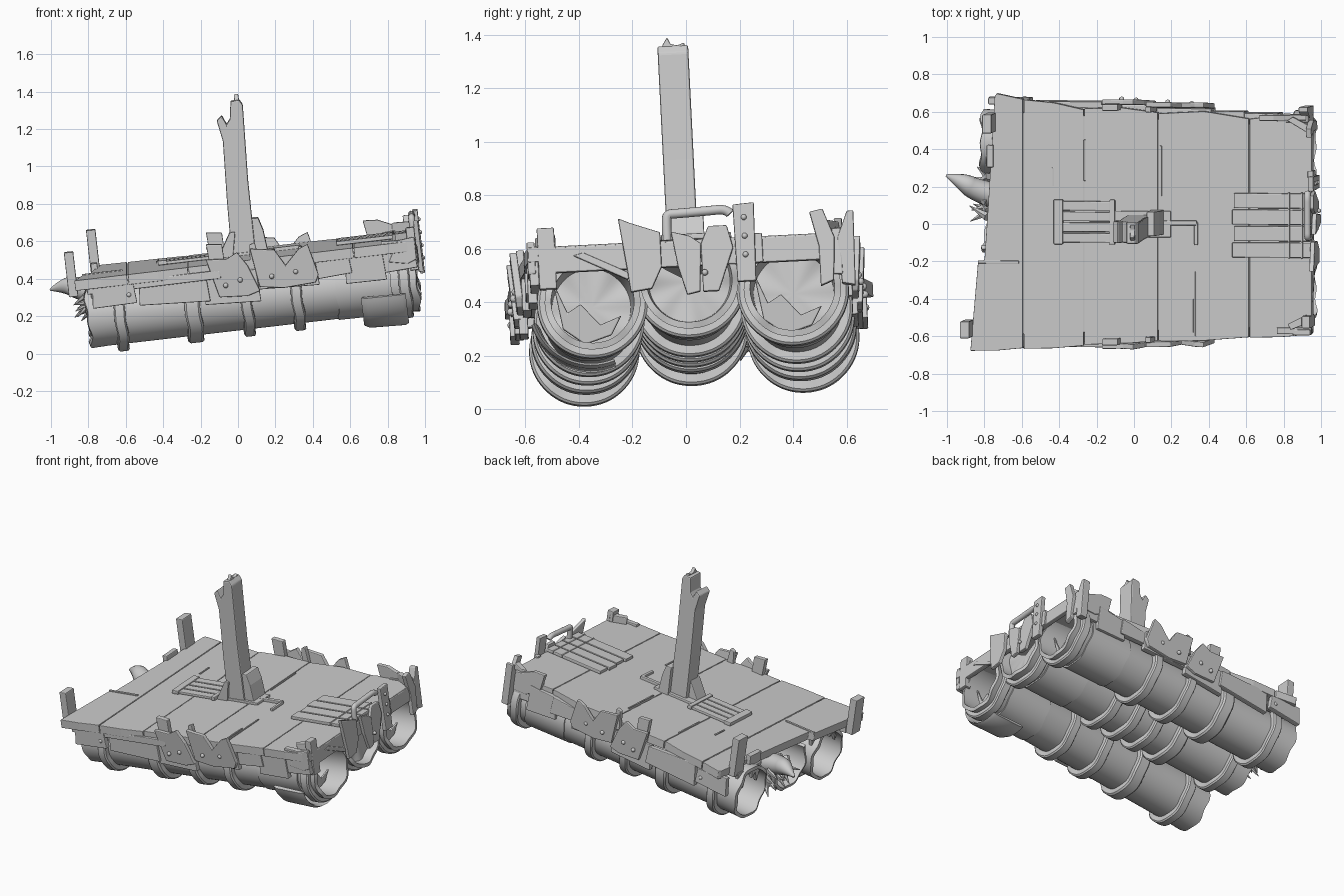
import bpy, bmesh, math, random
from mathutils import Matrix, Vector

if "Cube" in bpy.data.objects:
    bpy.data.objects.remove(bpy.data.objects["Cube"])
random.seed(4)
# everything is modelled on a level deck (deck top at height 0), then tilted by M
M = Matrix.Translation((0, 0, .525)) @ Matrix.Rotation(.05, 4, 'X') @ Matrix.Rotation(-.115, 4, 'Y')

def finish(name, bm, bevel=0, smooth=True):
    bmesh.ops.recalc_face_normals(bm, faces=bm.faces)
    me = bpy.data.meshes.new(name)
    bm.to_mesh(me); bm.free()
    ob = bpy.data.objects.new(name, me)
    bpy.context.collection.objects.link(ob)
    me.transform(M)
    bpy.ops.object.select_all(action='DESELECT')
    bpy.context.view_layer.objects.active = ob
    ob.select_set(True)
    if smooth:
        bpy.ops.object.shade_smooth_by_angle(angle=math.radians(35))
    if bevel:
        b = ob.modifiers.new('bevel', 'BEVEL')
        b.width, b.segments, b.limit_method = bevel, 2, 'ANGLE'
    return ob

def plate(name, axis, pts, d, t, bevel=.005, lean=0):
    """Outline extruded across an axis; lean shifts the plate outward with height."""
    put = {'x': lambda u, v, w: (w + lean * v, u, v), 'y': lambda u, v, w: (u, w + lean * v, v),
           'z': lambda u, v, w: (u, v, w)}[axis]
    bm = bmesh.new()
    lo = [bm.verts.new(put(u, v, d - t / 2)) for u, v in pts]
    hi = [bm.verts.new(put(u, v, d + t / 2)) for u, v in pts]
    n = len(pts)
    bm.faces.new(lo); bm.faces.new(hi)
    for i in range(n):
        j = (i + 1) % n
        bm.faces.new((lo[i], lo[j], hi[j], hi[i]))
    return finish(name, bm, bevel, False)

def box(name, x0, x1, y0, y1, z0, z1, bevel=.005):
    return plate(name, 'z', [(x0, y0), (x1, y0), (x1, y1), (x0, y1)], (z0 + z1) / 2, z1 - z0, bevel)

def lathe(name, prof, cy, ch, slope=0, arc=(0, 360), wobble=0, seg=48):
    """Revolve a closed (x, radius) outline about a lengthwise axis."""
    bm = bmesh.new()
    full = arc[1] - arc[0] == 360
    rows = []
    for i in range(seg if full else seg + 1):
        a = math.radians(arc[0] + (arc[1] - arc[0]) * i / seg)
        k = wobble * (math.sin(a * 3 + cy * 9) + math.sin(a * 7))
        rows.append([bm.verts.new((x + (k if r > .1 else 0), cy + slope * x + r * math.cos(a), ch + r * math.sin(a)))
                     for x, r in prof])
    m = len(prof)
    for i in range(seg):
        a, b = rows[i], rows[(i + 1) % len(rows)]
        for j in range(m):
            k = (j + 1) % m
            if prof[j][1] or prof[k][1]:
                bm.faces.new((a[j], a[k], b[k], b[j]))
    if not full:
        bm.faces.new(rows[0]); bm.faces.new(rows[-1])
    bmesh.ops.remove_doubles(bm, verts=bm.verts, dist=1e-5)
    return finish(name, bm)

def spike(name, p, q, r0, r1=.002, seg=6):
    p, q = Vector(p), Vector(q)
    bm = bmesh.new()
    mat = Matrix.Translation((p + q) / 2) @ (q - p).to_track_quat('Z', 'Y').to_matrix().to_4x4()
    bmesh.ops.create_cone(bm, cap_ends=True, segments=seg, radius1=r0, radius2=r1, depth=(q - p).length, matrix=mat)
    return finish(name, bm)

def bolt(p, r=.014):
    bm = bmesh.new()
    bmesh.ops.create_icosphere(bm, subdivisions=2, radius=r, matrix=Matrix.Translation(p))
    finish('bolt', bm)

def tube(name, pts, radii):
    cu = bpy.data.curves.new(name, 'CURVE')
    cu.dimensions, cu.bevel_depth, cu.bevel_resolution, cu.use_fill_caps = '3D', 1, 4, True
    s = cu.splines.new('NURBS')
    s.points.add(len(pts) - 1)
    for sp, p, r in zip(s.points, pts, radii):
        sp.co, sp.radius = (*(M @ Vector(p)), 1), r
    s.use_endpoint_u, s.order_u = True, 3
    ob = bpy.data.objects.new(name, cu)
    bpy.context.collection.objects.link(ob)
    bpy.ops.object.select_all(action='DESELECT')
    bpy.context.view_layer.objects.active = ob
    ob.select_set(True)
    bpy.ops.object.convert(target='MESH')

# deck planks running across, narrowing toward the right end
front = lambda x: -.63 + .055 * x
back = lambda x: .605 - .05 * x + (.035 if x < -.5 else 0)
xs = [-.885, -.595, -.27, .13, .62, .955]
for i, (a, b) in enumerate(zip(xs, xs[1:])):
    j = random.uniform(-.01, .01)
    mid, g = (a + b) / 2, .002 if i else .004
    left = [(-.75, back(a) + j), (-.785, .1), (-.805, -.195), (-.84, -.21)] if i == 0 else [(a + g, back(a) + j)]
    plate('deck_plank', 'z', [(a + g, front(a) + j), (mid, front(mid) - .006 + j), (b - g, front(b) + j),
          (b - g, 0), (b - g, back(b) + j), (mid, back(mid) + .012 - j)] + left, -.0275 + j * .1, .055, .003)
plate('under_deck', 'z', [(-.78, -.6), (.93, -.54), (.93, .52), (-.74, .6)], -.035, .06)
for x, y0, y1 in [(.14, .15, .42), (-.44, .2, .3), (.31, -.58, -.4), (-.27, .23, .45), (.33, -.6, -.25)]:
    box('deck_splinter', x, x + .01, y0, y1, -.01, .006, .002)
box('deck_splinter', -.84, -.62, -.215, -.2, -.01, .006, .002)

# three hollow floats with straps that stop under the deck
floats = [('front_float', -.378, -.214, .167, .025, .72, [-.66, -.27, .02, .29, .87], (0, 360)),
          ('middle_float', .01, -.15, .172, 0, .88, [-.68, -.27, -.08, .08, .25, .86], (150, 390)),
          ('back_float', .412, -.2, .17, -.02, .74, [-.66, -.27, .02, .29, .87], (0, 360))]
for name, cy, ch, r, sl, deep, straps, arc in floats:
    lathe(name, [(-.83, .003 + r), (-.74, r), (.86, r), (.935, r + .012), (.94, r - .012), (deep, r - .02),
                 (deep, 0), (-.62, 0), (-.62, r - .022), (-.835, r - .018)], cy, ch, sl, arc, .006)
    lathe(name + '_sleeve', [(.5, r - .01), (.5, r + .006), (.8, r + .01), (.8, r - .01)], cy, ch, sl, (150, 390), .004)
    for k, x in enumerate(straps):
        w = .042 if k == 1 else .03
        lathe(name + '_strap', [(x - w, r - .01), (x - w, r + .03), (x - w * .75, r + .039), (x + w * .75, r + .039),
                                (x + w, r + .03), (x + w, r - .01)], cy, ch, sl, (150, 390), .003)
# peeled float skins
lathe('peeled_shell', [(.63, .212), (.66, .228), (.85, .235), (.87, .225), (.85, .215), (.64, .2)], -.36, -.22, arc=(-165, -70), seg=20)
for cy in (-.35, .4):
    plate('torn_metal', 'x', [(cy - .15, -.12), (cy - .1, -.24), (cy - .05, -.21), (cy + .02, -.29), (cy + .1, -.26),
                              (cy + .06, -.33), (cy - .04, -.36), (cy - .12, -.3)], .87, .015, lean=.15)

# broken mast with foot blocks
plate('mast', 'y', [(-.035, -.04), (.095, -.04), (.1, .4), (.118, .8), (.1, .83), (.055, .825),
                    (.04, .73), (.02, .705), (0, .755), (-.03, .73), (-.01, .62), (-.025, .3)], -.008, .115, .007)
plate('mast_splinter', 'x', [(-.06, .8), (.04, .8), (.035, .84), (.01, .83), (-.015, .835), (-.028, .862), (-.045, .835)], .088, .025)
plate('mast_wedge', 'y', [(.085, -.02), (.165, -.02), (.15, .12), (.13, .19), (.09, .19)], .01, .13)
plate('mast_brace', 'y', [(-.12, -.02), (-.03, -.02), (.0, .13), (-.03, .13)], -.03, .1)
box('mast_foot', -.12, .2, -.07, .07, -.01, .015)
box('mast_foot', .15, .34, -.005, .02, -.01, .018)
box('mast_foot', .325, .345, -.11, .01, -.01, .015)

# slatted hatches
for i in range(4):
    y = -.175 + i * .088
    box('large_hatch_slat', .53 + .01 * (i % 2), .955, y, y + .08, 0, .022)
for x in (.83, .9):
    box('large_hatch_bar', x, x + .012, -.18, .175, .005, .026)
for x, w in ((-.43, .05), (-.13, .03)):
    box('small_hatch_frame', x, x + w, -.11, .13, 0, .025)
for i in range(4):
    y = -.1 + i * .057
    box('small_hatch_slat', -.385, -.12, y, y + .05, 0, .018)

# skirt boards and bolted patches on both long sides
for s in (-1, 1):
    side = 'front' if s < 0 else 'back'
    Y = lambda x, o=0: s * (.622 - .055 * x + o)
    for x0, x1, h0, h1 in [(-.8, -.56, -.16, -.05), (-.55, -.17, -.185, -.05), (-.2, .1, -.22, -.06), (.08, .42, -.17, -.05),
                           (.4, .6, -.14, -.04), (.56, .78, -.19, -.03), (.76, .95, -.15, .01)]:
        k = random.uniform(-.012, .012)
        plate(side + '_skirt', 'y', [(x0, h0 + k), (x1, h0 - k), (x1 - .01, h1 + k), (x0 + .01, h1 - k)], Y((x0 + x1) / 2, -.008), .035)
    if s < 0:
        plate(side + '_rail', 'y', [(-.82, -.085), (-.1, -.08), (-.1, -.035), (-.82, -.035)], Y(-.4, .004), .03)
    plate(side + '_patch', 'y', [(-.17, .03), (-.06, .02), (.0, .05), (.05, -.03), (.1, -.17), (.03, -.19), (-.12, -.18)], Y(0, .03), .028, lean=s * .08)
    plate(side + '_patch', 'y', [(.07, .06), (.2, .04), (.25, -.05), (.33, .03), (.38, .05), (.42, -.12), (.4, -.16),
                                 (.23, -.17), (.1, -.15)], Y(.25, .03), .028, lean=s * .08)
    plate(side + '_stub', 'y', [(-.15, -.05), (-.07, -.05), (-.075, .1), (-.16, .11)], Y(-.1), .035)
    plate(side + '_stub', 'y', [(.06, -.05), (.12, -.05), (.1, .09), (.07, .08)], Y(.1), .03)
    plate(side + '_corner_plate', 'y', [(.7, -.04), (.8, -.1), (.9, -.1), (.93, .02), (.86, .03), (.76, .075), (.68, .08)]
          if s > 0 else [(.8, -.1), (.9, -.12), (.95, -.1), (.95, .02), (.86, .01)], Y(.85, .0), .03)
    for x, h in ((-.6, -.11), (-.08, -.12), (.0, -.1), (.17, -.1), (.3, -.09)):
        bolt((x, Y(x, .036 if x > -.2 else .008), h))

# upright posts at the left corners
box('front_left_post', -.92, -.87, -.61, -.52, -.09, .15)
box('back_left_post', -.795, -.745, .49, .59, -.06, .2)
box('left_cleat', -.79, -.755, .3, .42, -.1, .03)

# right end: beam, posts, torn plates
box('end_beam', .925, .955, -.53, .55, -.1, -.005)
box('end_post', .91, .955, -.55, -.485, -.16, .07)
plate('bolted_post', 'x', [(.19, -.17), (.26, -.17), (.265, .125), (.185, .12)], .965, .03)
box('bolted_post_side', .935, .965, .25, .29, -.1, .01)
for h in (-.07, .0, .07):
    bolt((.98, .225, h), .011)
plate('end_plate', 'x', [(-.245, .09), (-.2, .07), (-.09, .03), (-.09, -.1), (-.13, -.18), (-.21, -.19), (-.22, -.1)], .965, .025)
plate('end_plate', 'x', [(-.05, .03), (.02, .01), (.06, -.02), (.05, -.2), (0, -.21), (-.03, -.1)], .97, .025)
plate('end_plate', 'x', [(.06, -.02), (.09, .045), (.16, .045), (.18, -.04), (.12, -.2), (.06, -.2)], .96, .025)
bolt((.98, .07, -.13), .012)
plate('end_brace', 'x', [(-.42, -.04), (-.38, -.03), (-.2, -.12), (-.22, -.14)], .95, .02)
plate('corner_spike', 'x', [(.47, .08), (.52, .09), (.56, -.02), (.55, -.18), (.5, -.2), (.5, -.05)], .95, .03)
plate('corner_spike', 'x', [(.57, -.02), (.61, .08), (.635, .08), (.63, -.2), (.58, -.19)], .92, .05)
# tilted corner cleats on the deck
plate('corner_cleat', 'z', [(.83, .56), (.93, .5), (.955, .53), (.86, .58)], .02, .06)
plate('corner_cleat', 'z', [(.83, -.53), (.93, -.48), (.95, -.52), (.85, -.56)], .02, .05)
# bent pipe handle
tube('pipe_handle', [(.945, -.065, .0), (.945, -.065, .07), (.945, -.06, .1), (.945, -.02, .1), (.945, .1, .105),
                     (.945, .16, .108), (.945, .175, .09)], [.018] * 7)

# horn and splinters at the left end
tube('horn', [(-.76, .14, -.12), (-.86, .17, -.09), (-.93, .22, -.06), (-1.02, .25, -.08)], [.07, .06, .05, .006])
for i in range(14):
    y = random.uniform(.02, .24)
    h = random.uniform(-.2, -.06)
    spike('splinter', (-.8, y, h), (-.86 - random.random() * .05, y + random.uniform(-.06, .06), h - random.uniform(.0, .09)), .026)
for y in (-.5, -.3, .35, .5):
    plate('left_shard', 'x', [(y - .05, -.04), (y + .06, -.04), (y + .04, -.13), (y + .01, -.1), (y - .02, -.17)], -.79, .025)
